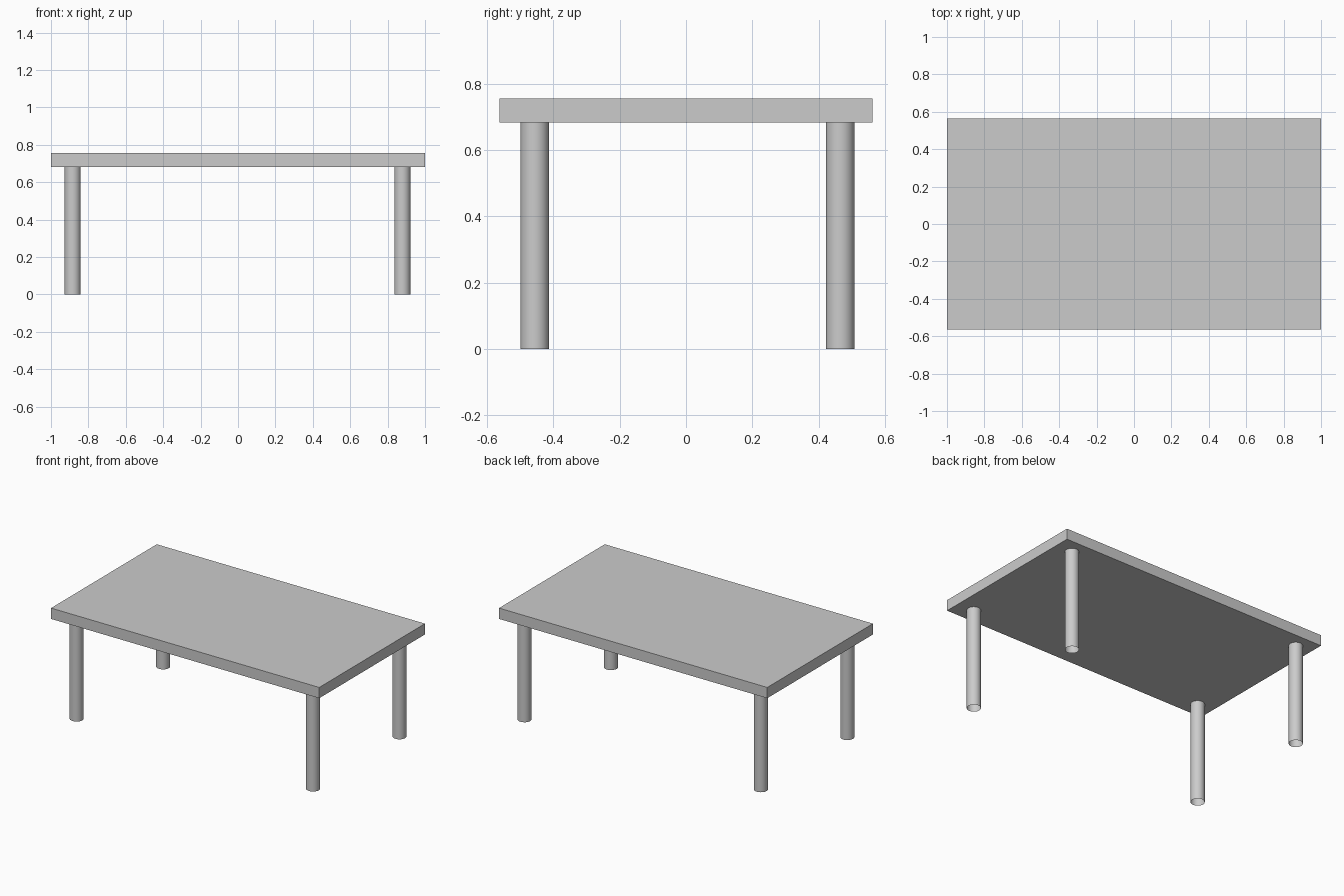
import bpy
import math

cube = bpy.data.objects.get("Cube")
if cube:
    bpy.data.objects.remove(cube, do_unlink=True)

GREY = (0.6, 0.6, 0.6, 1)
TOP_Z, UNDER_Z = 0.755, 0.682
LEG_RADIUS = 0.043

grey = bpy.data.materials.new("plain_grey")
grey.use_nodes = True
grey.diffuse_color = GREY
grey.node_tree.nodes["Principled BSDF"].inputs["Base Color"].default_value = GREY


def finish(name):
    obj = bpy.context.object
    obj.name = name
    obj.data.materials.append(grey)
    return obj


# Flat rectangular slab
bpy.ops.mesh.primitive_cube_add(size=1, location=(0, 0, (TOP_Z + UNDER_Z) / 2))
slab = finish("table_top")
slab.scale = (2, 1.126, TOP_Z - UNDER_Z)
bpy.ops.object.transform_apply(location=False, rotation=False, scale=True)

# Four round legs, open tubes at the ends
for side, x in (("right", -0.884), ("left", 0.879)):
    for end, y in (("front", -0.456), ("back", 0.465)):
        bpy.ops.mesh.primitive_cylinder_add(
            vertices=32, radius=LEG_RADIUS, depth=UNDER_Z,
            end_fill_type='NOTHING', location=(x, y, UNDER_Z / 2))
        finish(f"{end}_{side}_leg")
        bpy.ops.object.shade_smooth_by_angle(angle=math.radians(40))
